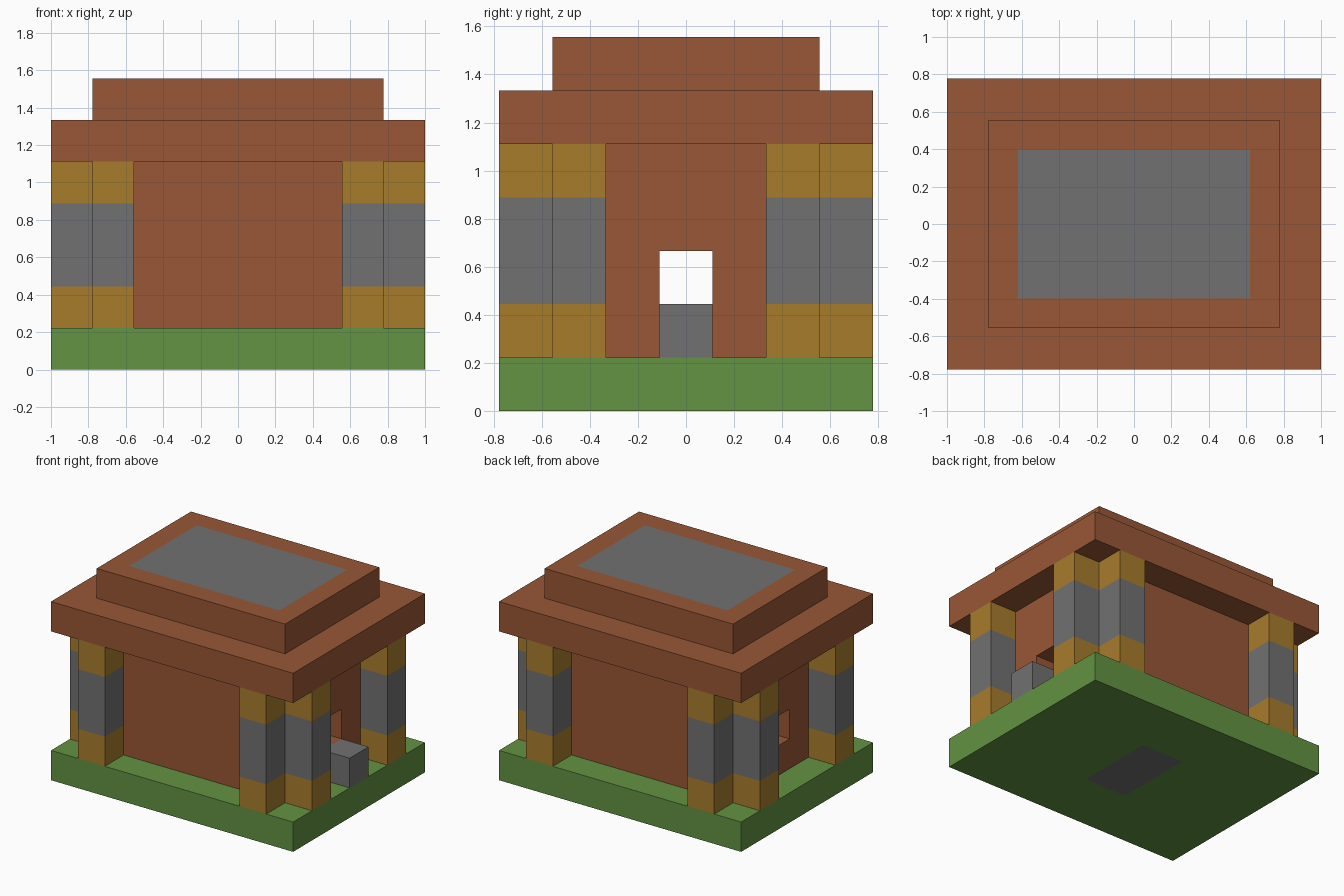
import bpy, bmesh
from mathutils import Matrix, Vector

cube = bpy.data.objects.get("Cube")
if cube:
    bpy.data.objects.remove(cube, do_unlink=True)

U = 2 / 9  # one building block


def material(name, rgb):
    linear = [((c / 255 + 0.055) / 1.055) ** 2.4 for c in rgb] + [1]
    mat = bpy.data.materials.new(name)
    mat.use_nodes = True
    mat.diffuse_color = linear
    mat.node_tree.nodes["Principled BSDF"].inputs["Base Color"].default_value = linear
    return mat


brown = material("brown_clay", (152, 87, 54))
green = material("grass_green", (99, 147, 66))
grey = material("stone_grey", (113, 113, 113))
gold = material("golden_wood", (168, 124, 44))


def box_mesh(size, centre, bottom):
    """Box measured in blocks, standing at height bottom."""
    bm = bmesh.new()
    place = Matrix.Translation((centre[0], centre[1], bottom + size[2] / 2))
    bmesh.ops.create_cube(bm, size=1, matrix=place @ Matrix.Diagonal((*size, 1)))
    return bm


def finish(name, bm, mats):
    bmesh.ops.scale(bm, vec=(U, U, U), verts=bm.verts)
    bm.normal_update()
    mesh = bpy.data.meshes.new(name)
    bm.to_mesh(mesh)
    bm.free()
    for mat in mats:
        mesh.materials.append(mat)
    obj = bpy.data.objects.new(name, mesh)
    bpy.context.collection.objects.link(obj)
    return obj


def box(name, size, centre, bottom, mat):
    return finish(name, box_mesh(size, centre, bottom), [mat])


def inset_panel(bm, direction, margin):
    """Inset the face looking up or down and give it the second material."""
    bm.normal_update()
    face = max(bm.faces, key=lambda f: f.normal.z * direction)
    bmesh.ops.inset_region(bm, faces=[face], thickness=margin)
    face.material_index = 1
    return face


# Grass base with a single stone set in the underside
bm = box_mesh((9, 7, 1), (0, 0), 0)
stone = inset_panel(bm, -1, 3)
for v in stone.verts:
    v.co.x /= 3
finish("grass_base", bm, [green, grey])

# Hollow house with a window through both end walls
house = box("house_walls", (7, 5, 4), (0, 0), 1, brown)
cutters = [
    box("room_cutter", (5, 3, 4), (0, 0), 2, brown),
    box("window_cutter", (8, 1, 1), (0, 0), 2, brown),
]
for cutter in cutters:
    cutter.hide_render = True
    cutter.hide_set(True)
    cut = house.modifiers.new(cutter.name, "BOOLEAN")
    cut.operation = "DIFFERENCE"
    cut.solver = "EXACT"
    cut.object = cutter

# Bake the openings and drop the cutters
bpy.context.view_layer.update()
baked = bpy.data.meshes.new_from_object(house.evaluated_get(bpy.context.evaluated_depsgraph_get()))
house.modifiers.clear()
house.data = baked
for cutter in cutters:
    bpy.data.objects.remove(cutter, do_unlink=True)


# Banded pillars, two around each corner
def pillar(name, x, y):
    bm = box_mesh((1, 1, 4), (x, y), 1)
    for z in (2, 4):
        bmesh.ops.bisect_plane(bm, geom=bm.verts[:] + bm.edges[:] + bm.faces[:],
                               plane_co=Vector((0, 0, z)), plane_no=Vector((0, 0, 1)))
    for f in bm.faces:
        f.material_index = int(2 < f.calc_center_median().z < 4)
    finish(name, bm, [gold, grey])


for sx, side in ((1, "left"), (-1, "right")):
    for sy, end in ((-1, "front"), (1, "back")):
        pillar(f"{end}_{side}_facade_pillar", sx * 3, sy * 3)
        pillar(f"{end}_{side}_side_pillar", sx * 4, sy * 2)

# Stone step under one window
box("stone_step", (1, 1, 1), (4, 0), 1, grey)

# Stepped roof with a stone panel on top
box("roof_eaves", (9, 7, 1), (0, 0), 5, brown)
bm = box_mesh((7, 5, 1), (0, 0), 6)
inset_panel(bm, 1, 1)
finish("roof_top", bm, [brown, grey])
